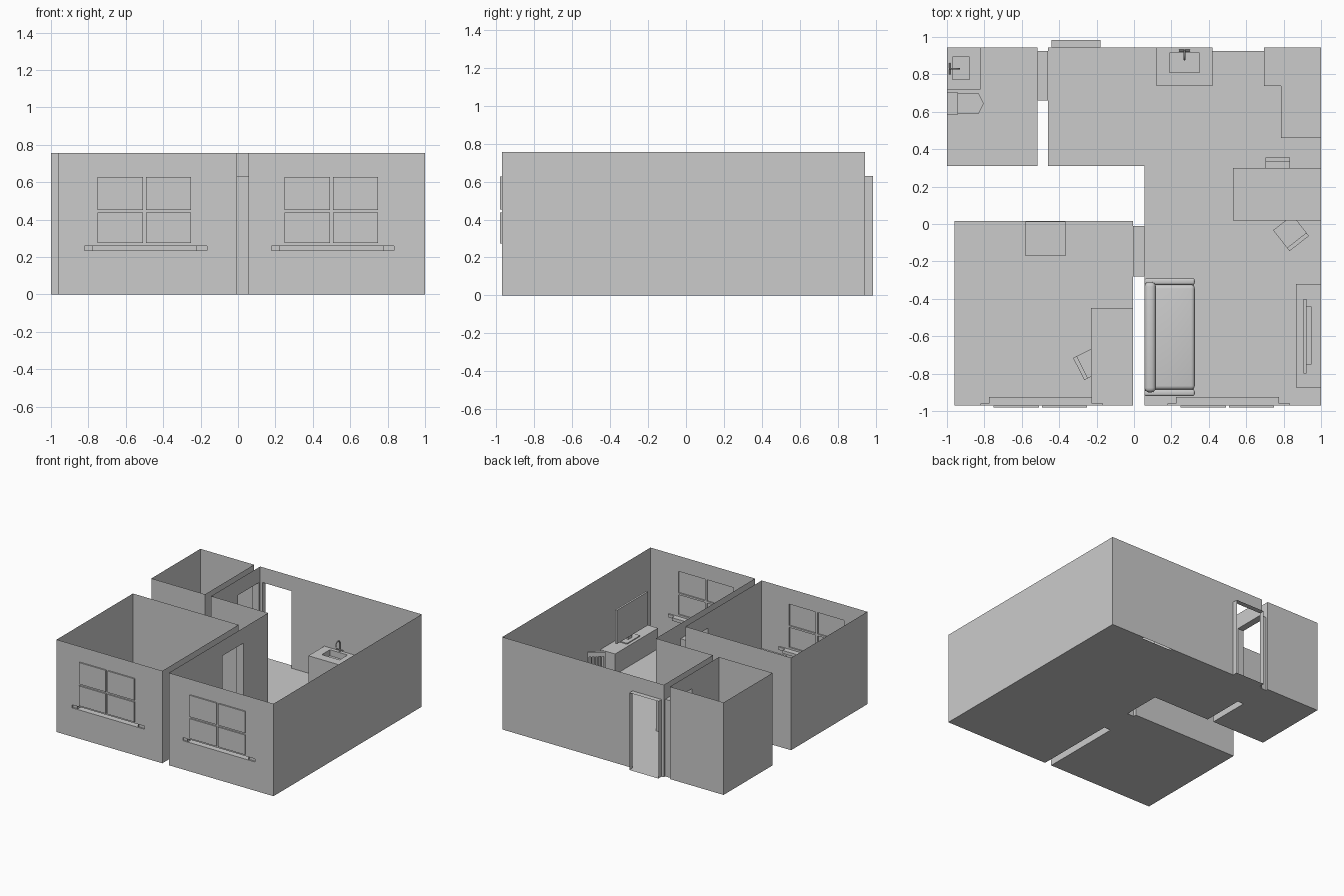
import bpy, bmesh
from math import radians, sin, cos, pi
from mathutils import Matrix, Vector

if "Cube" in bpy.data.objects:
    bpy.data.objects.remove(bpy.data.objects["Cube"])

H, DH = 0.755, 0.63          # wall height, door height
FRONT, BACK = -0.97, 0.943


def finish(bm, name, weld=True):
    if weld:
        bmesh.ops.remove_doubles(bm, verts=bm.verts, dist=1e-5)
    me = bpy.data.meshes.new(name)
    bm.to_mesh(me)
    bm.free()
    ob = bpy.data.objects.new(name, me)
    bpy.context.collection.objects.link(ob)
    return ob


def panel(bm, axis, pos, u, v, holes=()):
    """Flat sheet across one axis with rectangular holes (u0, u1, v0, v1)."""
    us = sorted({*u, *[c for h in holes for c in h[:2]]})
    vs = sorted({*v, *[c for h in holes for c in h[2:]]})
    for a, b in zip(us, us[1:]):
        for c, d in zip(vs, vs[1:]):
            m, n = (a + b) / 2, (c + d) / 2
            if any(h[0] < m < h[1] and h[2] < n < h[3] for h in holes):
                continue
            pts = []
            for p in ((a, c), (b, c), (b, d), (a, d)):
                p = list(p)
                p.insert(axis, pos)
                pts.append(bm.verts.new(p))
            bm.faces.new(pts)


def box(bm, x, y, z, skip=""):
    """Box; skip lists sides left open, e.g. '-y+z'."""
    r = (x, y, z)
    for axis in range(3):
        u, v = [r[i] for i in range(3) if i != axis]
        for s in (0, 1):
            if "-+"[s] + "xyz"[axis] not in skip:
                panel(bm, axis, r[axis][s], u, v)


def part(name, *boxes, bevel=0):
    bm = bmesh.new()
    for b in boxes:
        box(bm, *b)
    ob = finish(bm, name, weld=len(boxes) == 1)
    if bevel:
        bm = bmesh.new()
        bm.from_mesh(ob.data)
        bmesh.ops.remove_doubles(bm, verts=bm.verts, dist=1e-5)
        bmesh.ops.recalc_face_normals(bm, faces=bm.faces)
        bm.to_mesh(ob.data)
        bm.free()
        m = ob.modifiers.new("round", "BEVEL")
        m.width, m.segments = bevel, 4
        for p in ob.data.polygons:
            p.use_smooth = True
    return ob


def window_holes(cx):
    panes = [(cx + a, cx + a + 0.242, c, d) for a in (-0.251, 0.007)
             for c, d in ((0.275, 0.437), (0.452, 0.628))]
    sill = [(cx + a, cx + b, 0.235, 0.26) for a, b in
            ((-0.32, -0.275), (-0.275, 0.275), (0.275, 0.335))]
    return panes, sill


def window_front(bm, cx, u):
    """Front wall with panes pushed out and a sill pushed into the room."""
    panes, sill = window_holes(cx)
    panel(bm, 1, FRONT, u, (0, H), panes + sill)
    for p in panes:
        box(bm, p[:2], (FRONT - 0.011, FRONT), p[2:], "+y")
    for s, depth in zip(sill, (0.011, 0.045, 0.011)):
        box(bm, s[:2], (FRONT, FRONT + depth), s[2:], "-y")


# bathroom shell
bm = bmesh.new()
panel(bm, 2, 0, (-1, -0.515), (0.31, BACK))
panel(bm, 0, -1, (0.31, BACK), (0, H))
panel(bm, 0, -0.515, (0.31, BACK), (0, H), [(0.66, 0.925, 0, DH)])
for y in (0.31, BACK):
    panel(bm, 1, y, (-1, -0.515), (0, H))
finish(bm, "bathroom_walls")

# bedroom shell
bm = bmesh.new()
panel(bm, 2, 0, (-0.96, -0.005), (FRONT, 0.015))
panel(bm, 0, -0.96, (FRONT, 0.015), (0, H))
panel(bm, 0, -0.005, (FRONT, 0.015), (0, H), [(-0.28, -0.01, 0, DH)])
panel(bm, 1, 0.015, (-0.96, -0.005), (0, H))
window_front(bm, -0.5, (-0.96, -0.005))
finish(bm, "bedroom_walls")

# L-shaped living room and kitchen shell
bm = bmesh.new()
panel(bm, 2, 0, (0.055, 1), (FRONT, 0.31))
panel(bm, 2, 0, (-0.46, 1), (0.31, BACK), [(0.42, 0.695, 0.925, BACK)])
panel(bm, 0, 1, (FRONT, BACK), (0, H))
panel(bm, 0, 0.055, (FRONT, 0.31), (0, H), [(-0.28, -0.01, 0, DH)])
panel(bm, 1, 0.31, (-0.46, 0.055), (0, H))
panel(bm, 0, -0.46, (0.31, BACK), (0, H), [(0.66, 0.925, 0, DH)])
panel(bm, 1, BACK, (-0.46, 1), (0, H), [(-0.44, -0.178, 0, DH)])
window_front(bm, 0.5, (0.055, 1))
finish(bm, "living_room_walls")

# door linings
part("bathroom_doorway", ((-0.515, -0.46), (0.66, 0.925), (0, DH), "-x+x"))
part("bedroom_doorway", ((-0.005, 0.055), (-0.28, -0.01), (0, DH), "-x+x"))
part("entrance_doorway", ((-0.44, -0.178), (BACK, 0.985), (0, DH), "-y+y"))


def sink_unit(name, x, y, h, bx, by):
    bm = bmesh.new()
    box(bm, x, y, (0, h), "+z")
    panel(bm, 2, h, x, y, [(*bx, *by)])
    box(bm, bx, by, (h - 0.05, h), "+z")
    finish(bm, name)


def faucet(name, x, y, z, direction):
    cu = bpy.data.curves.new(name, "CURVE")
    cu.dimensions = "3D"
    cu.bevel_depth, cu.bevel_resolution = 0.0045, 2
    cu.use_fill_caps = True
    d, s = Vector(direction), Vector((-direction[1], direction[0], 0))
    base = Vector((x, y, z))
    r = 0.025
    spout = [base, base + Vector((0, 0, 0.06))]
    spout += [base + d * (r - r * cos(t * pi / 8)) + Vector((0, 0, 0.07 + r * sin(t * pi / 8)))
              for t in range(9)]
    spout.append(base + d * 2 * r + Vector((0, 0, 0.055)))
    handle = [base + s * k + Vector((0, 0, 0.015)) for k in (-0.03, 0.03)]
    for pts in (spout, handle):
        sp = cu.splines.new("POLY")
        sp.points.add(len(pts) - 1)
        for p, q in zip(sp.points, pts):
            p.co = (*q, 1)
    bpy.context.collection.objects.link(bpy.data.objects.new(name, cu))


sink_unit("kitchen_sink_unit", (0.12, 0.42), (0.737, BACK), 0.26, (0.19, 0.35), (0.81, 0.915))
faucet("kitchen_faucet", 0.27, 0.928, 0.26, (0, -1, 0))
sink_unit("bathroom_vanity", (-1, -0.822), (0.718, BACK), 0.25, (-0.97, -0.88), (0.772, 0.892))
faucet("bathroom_faucet", -0.985, 0.83, 0.25, (1, 0, 0))

# toilet: tank plus tapered bowl
part("toilet_tank", ((-1, -0.942), (0.585, 0.703), (0.08, 0.22)))
bm = bmesh.new()
outline = [(-0.942, 0.59), (-0.83, 0.59), (-0.803, 0.645), (-0.83, 0.698), (-0.942, 0.698)]
top = [bm.verts.new((x, y, 0.12)) for x, y in outline]
low = [bm.verts.new((-0.94 + (x + 0.94) * 0.75, 0.645 + (y - 0.645) * 0.65, 0)) for x, y in outline]
bm.faces.new(top)
for i in range(5):
    j = (i + 1) % 5
    bm.faces.new((low[i], low[j], top[j], top[i]))
finish(bm, "toilet_bowl")

# L-shaped kitchen counter
bm = bmesh.new()
outline = [(0.695, BACK), (0.695, 0.737), (0.785, 0.737), (0.785, 0.46), (1, 0.46), (1, BACK)]
f = bm.faces.new([bm.verts.new((x, y, 0.265)) for x, y in outline])
ext = bmesh.ops.extrude_face_region(bm, geom=[f], use_keep_orig=True)["geom"]
bmesh.ops.translate(bm, verts=[v for v in ext if isinstance(v, bmesh.types.BMVert)], vec=(0, 0, -0.264))
finish(bm, "kitchen_counter")


def table(name, x, y, h, leg=0.015):
    legs = [((a, a + leg), (b, b + leg), (0, h - 0.012))
            for a in (x[0] + 0.005, x[1] - leg - 0.005) for b in (y[0] + 0.005, y[1] - leg - 0.005)]
    part(name, (x, y, (h - 0.012, h)), *legs)


table("dining_table", (0.53, 1), (0.02, 0.30), 0.2)
table("desk", (-0.23, -0.005), (FRONT, -0.45), 0.2)
part("bedroom_cabinet", ((-0.58, -0.365), (-0.17, 0.014), (0, 0.17)))


def chair(name, x, y, angle):
    """Origin at middle of the backrest, seat runs along local +x."""
    w = 0.066
    legs = [((a, a + 0.012), (b, b + 0.012), (0, 0.112)) for a in (0.004, 0.112) for b in (-w, w - 0.012)]
    posts = [((-0.006, 0.006), (b, b + 0.012), (0.112, 0.27)) for b in (-w, w - 0.012)]
    slats = [((-0.003, 0.003), (b - 0.004, b + 0.004), (0.12, 0.235)) for b in (-0.036, -0.012, 0.012, 0.036)]
    rail = ((-0.012, 0.01), (-w, w), (0.235, 0.27))
    ob = part(name, ((-0.006, 0.13), (-w, w), (0.11, 0.125)), rail, *legs, *posts, *slats)
    ob.data.transform(Matrix.Translation((x, y, 0)) @ Matrix.Rotation(radians(angle), 4, "Z"))


chair("dining_chair_back", 0.768, 0.343, -90)
chair("dining_chair_front", 0.876, -0.095, 128)
chair("desk_chair", -0.285, -0.77, 27)

# sofa
part("sofa_base", ((0.06, 0.322), (-0.9, -0.31), (0.01, 0.075)))
part("sofa_seat", ((0.1, 0.325), (-0.885, -0.325), (0.07, 0.125)), bevel=0.02)
part("sofa_backrest", ((0.056, 0.117), (-0.9, -0.31), (0.01, 0.22)), bevel=0.025)
for n, y in (("left", (-0.92, -0.885)), ("right", (-0.325, -0.29))):
    part("sofa_arm_" + n, ((0.056, 0.325), y, (0.005, 0.165)), bevel=0.012)

# television and its console
part("media_console", ((0.865, 0.999), (-0.875, -0.32), (0.001, 0.17)))
part("television_screen", ((0.905, 0.921), (-0.8, -0.4), (0.21, 0.485)))
part("television_back", ((0.921, 0.95), (-0.75, -0.44), (0.25, 0.44)))
part("television_stand", ((0.92, 0.935), (-0.62, -0.57), (0.17, 0.27)),
     ((0.89, 0.965), (-0.68, -0.51), (0.17, 0.178)))
